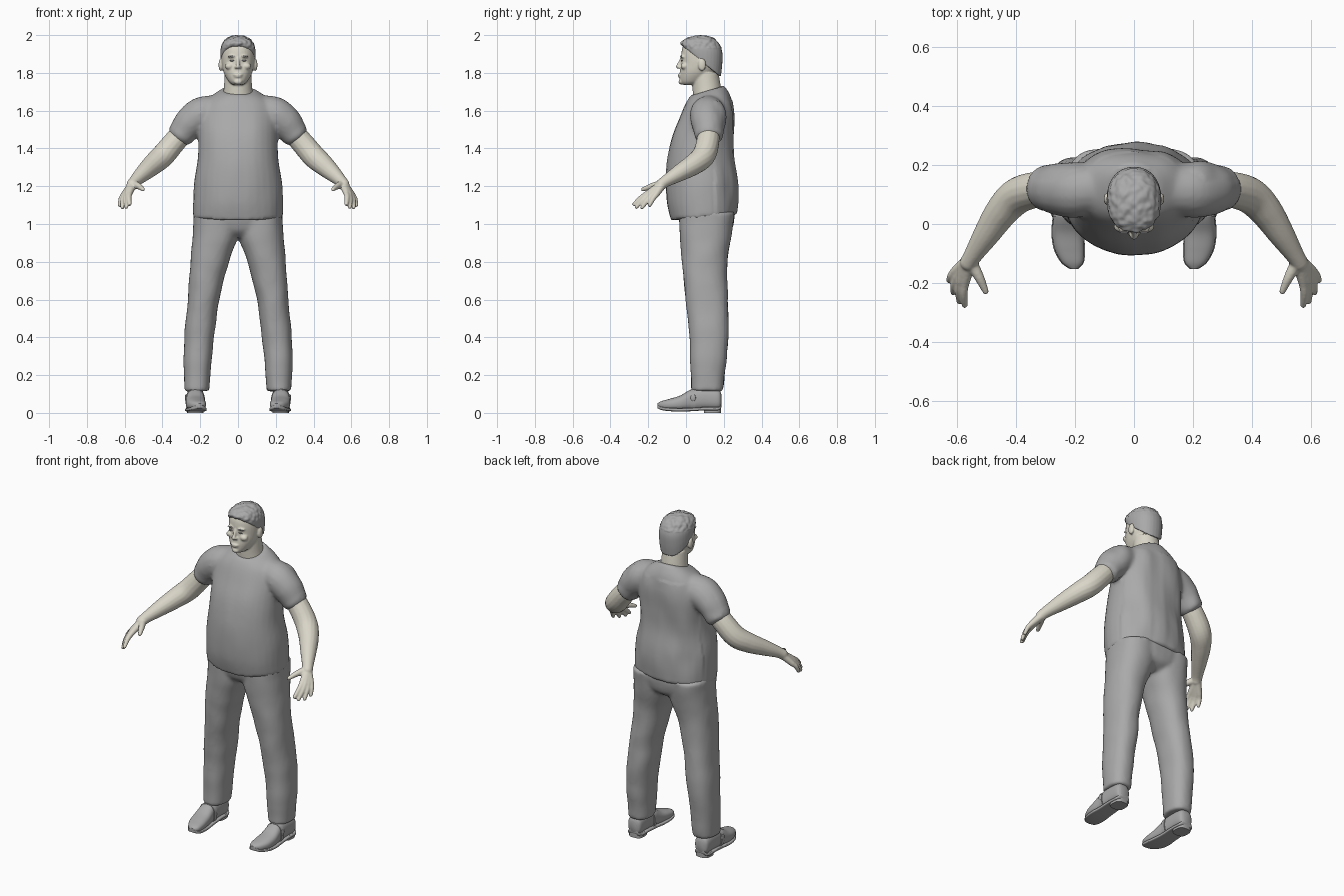
import bpy, bmesh, math
from mathutils import Vector, Matrix, noise

cube = bpy.data.objects.get("Cube")
if cube:
    bpy.data.objects.remove(cube, do_unlink=True)


def material(name, color):
    mat = bpy.data.materials.new(name)
    mat.use_nodes = True
    mat.diffuse_color = color
    mat.node_tree.nodes["Principled BSDF"].inputs["Base Color"].default_value = color
    return mat


grey = material("cloth grey", (0.4, 0.4, 0.4, 1))
skin = material("pale skin", (0.7, 0.67, 0.58, 1))


def spline(rows, steps=6):
    """Smoothly resample rows of numbers."""
    rows = [Vector(r) for r in rows]
    out = []
    for i in range(len(rows) - 1):
        b, c = rows[i], rows[i + 1]
        a = rows[max(i - 1, 0)]
        d = rows[min(i + 2, len(rows) - 1)]
        for k in range(steps):
            t = k / steps
            out.append(b + (c - a) * (t / 2) + (a * 2 - b * 5 + c * 4 - d) * (t * t / 2)
                       + (b * 3 - a - c * 3 + d) * (t ** 3 / 2))
    return out + [rows[-1]]


def loft(bm, rings, power=2.0, sides=32):
    """Skin closed rings given as centre and two half axes."""
    loops = []
    for centre, u, v in rings:
        loop = []
        for i in range(sides):
            a = math.tau * i / sides
            c, s = math.cos(a), math.sin(a)
            loop.append(bm.verts.new(centre + u * math.copysign(abs(c) ** (2 / power), c)
                                     + v * math.copysign(abs(s) ** (2 / power), s)))
        loops.append(loop)
    for p, q in zip(loops, loops[1:]):
        for i in range(sides):
            j = (i + 1) % sides
            bm.faces.new((p[i], p[j], q[j], q[i]))
    bm.faces.new(loops[0])
    bm.faces.new(loops[-1])


def slices(bm, rows, side=1, power=2.0):
    """Loft level slices: height, inner x, outer x, front, back, tilt."""
    loft(bm, [(Vector((side * (a + b) / 2, (f + k) / 2, z)),
               Vector(((b - a) / 2, 0, 0)), Vector((0, (k - f) / 2, t)))
              for z, a, b, f, k, t in spline(rows)], power)


def body(bm, rows, power=2.0):
    """Centred slices: height, half width, front, back, tilt."""
    slices(bm, [(z, -w, w, f, k, t) for z, w, f, k, t in rows], 1, power)


def tube(bm, rows, side=1):
    """Round limb through x, y, z, radius."""
    pts = spline([(side * x, y, z, r) for x, y, z, r in rows])
    rings = []
    for i, p in enumerate(pts):
        d = (pts[min(i + 1, len(pts) - 1)] - pts[max(i - 1, 0)]).to_3d().normalized()
        u = d.cross(Vector((0, 1, 0.3))).normalized()
        rings.append((p.to_3d(), u * p[3], d.cross(u) * p[3]))
    loft(bm, rings, sides=16)
    ball(bm, pts[-1].to_3d(), [pts[-1][3]] * 3)


def ball(bm, centre, radii):
    bmesh.ops.create_uvsphere(bm, u_segments=20, v_segments=12, radius=1,
                              matrix=Matrix.Translation(centre) @ Matrix.Diagonal((*radii, 1)))


def finish(name, bm, mat, voxel=0, relax=4, wrinkle=None):
    """Turn the shapes into one smooth object, fused when a voxel size is given."""
    bmesh.ops.recalc_face_normals(bm, faces=bm.faces)
    mesh = bpy.data.meshes.new(name)
    bm.to_mesh(mesh)
    bm.free()
    obj = bpy.data.objects.new(name, mesh)
    bpy.context.collection.objects.link(obj)
    if voxel:
        fuse = obj.modifiers.new("fuse", "REMESH")
        fuse.mode = "VOXEL"
        fuse.voxel_size = voxel
        soft = obj.modifiers.new("soften", "SMOOTH")
        soft.iterations = relax
        soft.factor = 0.5
        graph = bpy.context.evaluated_depsgraph_get()
        obj.data = bpy.data.meshes.new_from_object(obj.evaluated_get(graph))
        obj.modifiers.clear()
    mesh = obj.data
    if wrinkle:
        normals = [v.normal.copy() for v in mesh.vertices]
        for v, n in zip(mesh.vertices, normals):
            v.co += n * wrinkle(v.co)
    mesh.materials.clear()
    mesh.materials.append(mat)
    for f in mesh.polygons:
        f.material_index = 0
    bpy.ops.object.select_all(action="DESELECT")
    obj.select_set(True)
    bpy.context.view_layer.objects.active = obj
    bpy.ops.object.shade_smooth_by_angle(angle=math.radians(50))
    return obj


# Shirt: torso with two short sleeves, loose folds mostly on the back
bm = bmesh.new()
body(bm, [(1.035, .238, -.08, .27, .015), (1.12, .236, -.1, .278, .01),
          (1.22, .23, -.105, .274, 0), (1.34, .213, -.1, .26, 0),
          (1.46, .21, -.075, .26, 0), (1.56, .21, -.035, .257, 0),
          (1.63, .19, -.005, .247, 0), (1.675, .145, .015, .23, .01),
          (1.708, .09, .03, .2, .025)], 2.2)
for side in (1, -1):
    tube(bm, [(.1, .125, 1.6, .085), (.19, .115, 1.58, .094), (.25, .115, 1.54, .088),
              (.29, .118, 1.49, .076)], side)
    loft(bm, [(Vector((side * x, .12, z)), Vector((side * .053, 0, .043)), Vector((0, .076, 0)))
              for x, z in ((.25, 1.54), (.285, 1.495), (.312, 1.46))])
finish("shirt", bm, grey, .011, 5, lambda p: noise.noise(
    Vector((p.x * 11, p.y * 6, p.z * 5))) * (.012 if p.y > .15 and p.z < 1.65 else .004))

# Trousers: hips and two straight legs
bm = bmesh.new()
body(bm, [(.93, .12, .02, .19, 0), (.965, .21, -.02, .24, 0),
          (1.03, .23, -.04, .258, 0), (1.08, .225, -.04, .255, 0)], 2.2)
for side in (1, -1):
    slices(bm, [(.115, .152, .283, .028, .195, 0), (.3, .138, .288, .023, .216, 0),
                (.45, .12, .282, .015, .227, 0), (.6, .1, .265, -.003, .222, 0),
                (.8, .048, .252, -.022, .218, 0), (.94, .0, .24, -.032, .242, 0),
                (1.06, .0, .235, -.035, .255, 0)], side, 2.3)
finish("trousers", bm, grey, .011, 5, lambda p: .004 * noise.noise(p * 9))

# Head: skull, jaw, neck, ears and facial relief
bm = bmesh.new()
body(bm, [(1.737, .028, -.018, .05, 0), (1.755, .05, -.031, .1, 0), (1.8, .075, -.033, .15, 0),
          (1.85, .086, -.026, .174, 0), (1.9, .088, -.025, .182, 0), (1.94, .083, -.016, .177, 0),
          (1.972, .064, .01, .15, 0), (1.987, .03, .04, .11, 0)], 2.1)
body(bm, [(1.65, .085, .04, .19, 0), (1.71, .076, .035, .187, 0), (1.8, .07, .03, .172, 0)])
tube(bm, [(0, -.023, 1.88, .007), (0, -.035, 1.85, .009), (0, -.042, 1.834, .012)])
ball(bm, (0, -.033, 1.79), (.024, .011, .006))
ball(bm, (0, -.031, 1.78), (.02, .011, .006))
ball(bm, (0, -.027, 1.753), (.022, .013, .014))
for side in (1, -1):
    ball(bm, (side * .011, -.034, 1.83), (.009, .01, .007))
    ball(bm, (side * .032, -.017, 1.886), (.024, .014, .007))
    ball(bm, (side * .045, -.008, 1.835), (.024, .02, .018))
    ball(bm, (side * .092, .085, 1.842), (.011, .021, .033))
finish("head", bm, skin, .005, 4)

# Hair: cropped cap, low at the nape and high at the forehead
bm = bmesh.new()
body(bm, [(1.862, .09, -.022, .184, -.085), (1.9, .093, -.027, .192, -.055),
          (1.935, .09, -.028, .192, -.025), (1.968, .075, -.012, .172, -.008),
          (1.99, .048, .02, .135, 0), (1.998, .015, .06, .1, 0)], 2.2)
finish("hair", bm, grey, .005, 3, lambda p: .005 * noise.noise(p * 50) if p.z > 1.93 else 0)

# Eyebrows and eyes: thin slivers on the face
for side, label in ((1, "left"), (-1, "right")):
    bm = bmesh.new()
    ball(bm, (side * .034, -.027, 1.888), (.018, .004, .003))
    finish(label + "_eyebrow", bm, grey)
    bm = bmesh.new()
    ball(bm, (side * .033, -.0225, 1.865), (.012, .004, .004))
    finish(label + "_eye", bm, grey)

# Arms: bent limb, palm built from bones, four fingers and a thumb
fingers = [((.573, -.198, 1.165), (.574, -.275, 1.105)), ((.588, -.195, 1.157), (.592, -.262, 1.09)),
           ((.599, -.18, 1.152), (.612, -.232, 1.088)), ((.606, -.16, 1.153), (.626, -.192, 1.1))]
for side, label in ((1, "left"), (-1, "right")):
    bm = bmesh.new()
    tube(bm, [(.27, .122, 1.51, .057), (.34, .115, 1.43, .061), (.4, .092, 1.36, .062),
              (.45, .04, 1.315, .056), (.5, -.035, 1.27, .045), (.545, -.105, 1.228, .032),
              (.56, -.13, 1.21, .03)], side)
    for base, tip in fingers:
        knuckle, end = Vector(base), Vector(tip)
        middle = knuckle.lerp(end, .5) + Vector((.004, 0, .005))
        tube(bm, [(.557, -.122, 1.213, .024), (*knuckle, .0165)], side)
        tube(bm, [(*knuckle, .0155), (*middle, .0135), (*end, .0105)], side)
    tube(bm, [(.555, -.125, 1.212, .022), (.525, -.18, 1.2, .017), (.503, -.228, 1.183, .011)], side)
    finish(label + "_arm", bm, skin, .005, 4)

# Shoes: upper, thin sole, heel block, strap and buckle
outline = [(.187, .226, .025, .035, .1), (.17, .226, .043, .018, .125), (.1, .226, .046, .018, .135),
           (.03, .226, .047, .014, .125), (-.03, .225, .052, .012, .092), (-.085, .219, .05, .014, .075),
           (-.13, .209, .036, .02, .062), (-.152, .204, .012, .03, .05)]
for side, label in ((1, "left"), (-1, "right")):
    bm = bmesh.new()
    loft(bm, [(Vector((side * x, y, (lo + hi) / 2)), Vector((w, 0, 0)), Vector((0, 0, (hi - lo) / 2)))
              for y, x, w, lo, hi in spline(outline)], 2.5)
    finish(label + "_shoe", bm, grey)
    bm = bmesh.new()
    loft(bm, [(Vector((side * x, y, lo + .004)), Vector((w + .003, 0, 0)), Vector((0, 0, .009)))
              for y, x, w, lo, hi in spline(outline)], 5)
    finish(label + "_sole", bm, grey)
    bm = bmesh.new()
    loft(bm, [(Vector((side * .226, .14, z)), Vector((.043, 0, 0)), Vector((0, .045, 0)))
              for z in (0, .03)], 3)
    finish(label + "_heel", bm, grey)
    bm = bmesh.new()
    loft(bm, [(Vector((side * .226, y, .068)), Vector((.051, 0, 0)), Vector((0, 0, .057)))
              for y in (.025, .05)], 2.5)
    ball(bm, (side * .276, .038, .08), (.005, .014, .018))
    finish(label + "_strap", bm, grey)
